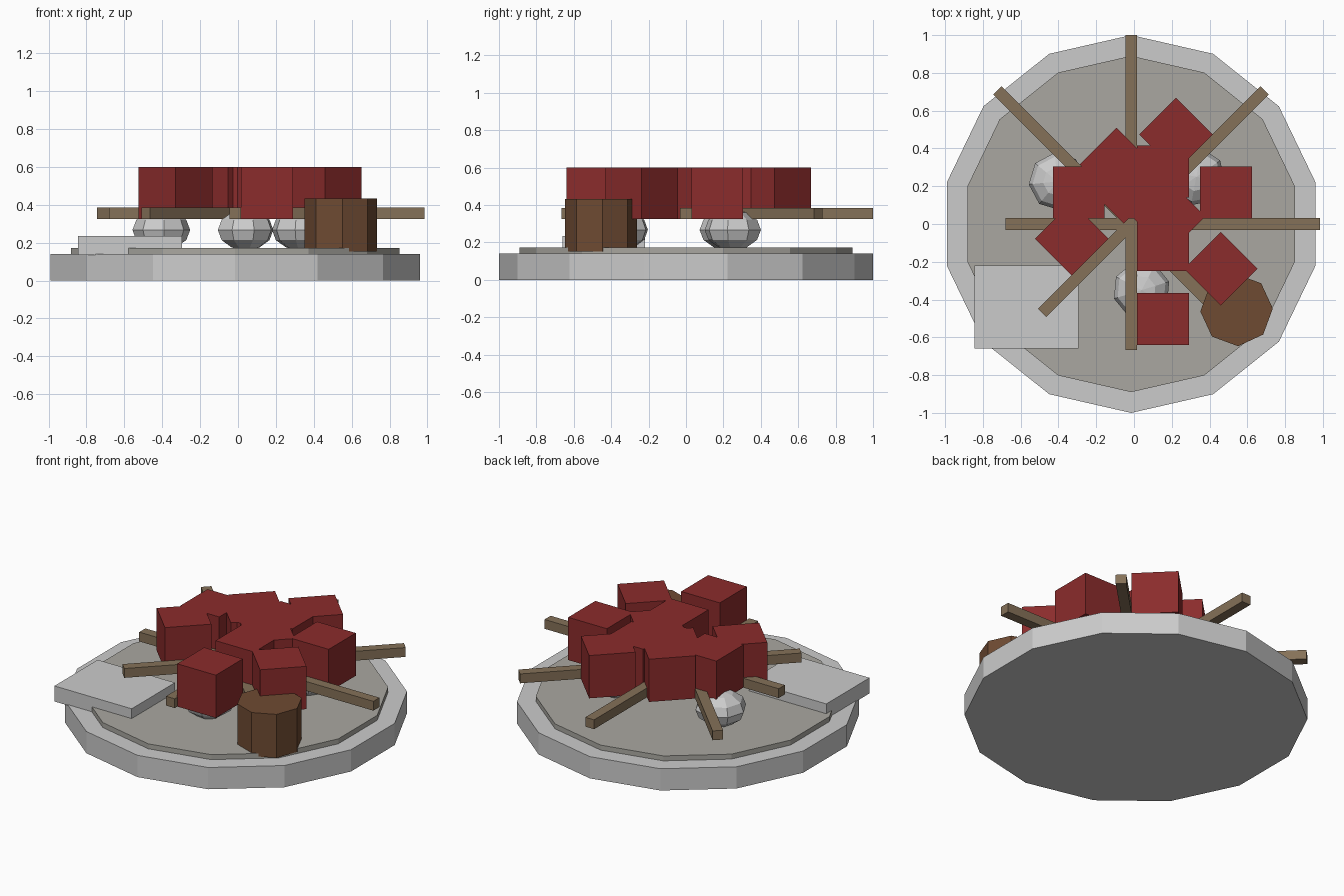
import bpy
import math

if "Cube" in bpy.data.objects:
    bpy.data.objects.remove(bpy.data.objects["Cube"])

CX = -0.015  # axis of the round base


def material(name, rgb):
    m = bpy.data.materials.new(name)
    m.diffuse_color = (*rgb, 1)
    m.use_nodes = True
    m.node_tree.nodes["Principled BSDF"].inputs["Base Color"].default_value = m.diffuse_color
    return m


RED = material("red", (0.26, 0.025, 0.025))
WOOD = material("wood", (0.235, 0.165, 0.098))
BARK = material("bark", (0.156, 0.069, 0.032))
STONE = material("stone", (0.40, 0.39, 0.355))


def finish(name, mat):
    ob = bpy.context.object
    ob.name = name
    bpy.ops.object.transform_apply(location=False, rotation=False, scale=True)
    if mat:
        ob.data.materials.append(mat)
    return ob


def box(name, centre, size, angle=0, mat=None):
    bpy.ops.mesh.primitive_cube_add(size=1, location=centre, rotation=(0, 0, angle))
    bpy.context.object.scale = size
    return finish(name, mat)


def drum(name, sides, radius, x, y, z0, z1, angle=0, mat=None):
    bpy.ops.mesh.primitive_cylinder_add(
        vertices=sides, radius=radius, depth=z1 - z0,
        location=(x, y, (z0 + z1) / 2), rotation=(0, 0, angle))
    return finish(name, mat)


def spun(u, v, angle, z):
    c, s = math.cos(angle), math.sin(angle)
    return (CX + u * c - v * s, u * s + v * c, z)


# Round stepped base
drum("base", 14, 1.0, CX, 0, 0, 0.14)
drum("base_inset", 14, 0.89, CX, 0, 0.10, 0.172, mat=STONE)

# Four crossing beams, each with a row of three red blocks along one side
for i, (deg, side) in enumerate([(0, 1), (45, 1), (90, -1), (135, -1)]):
    a = math.radians(deg)
    box(f"beam_{i}", spun(0.167, 0, a, 0.355), (1.667, 0.062, 0.06), a, WOOD)
    for j, u in enumerate((-0.2775, 0.1125, 0.5025)):
        box(f"block_{i}_{j}", spun(side * u, side * 0.1675, a, 0.4625),
            (0.275, 0.275, 0.275), a, RED)

# Flattened faceted stones under the beams
for i, (x, y, turn) in enumerate([(-0.405, 0.225, 0.1), (0.04, -0.35, 0.3), (0.33, 0.25, 0.6)]):
    bpy.ops.mesh.primitive_uv_sphere_add(
        segments=8, ring_count=6, radius=0.153, location=(x, y, 0.267), rotation=(0, 0, turn))
    bpy.context.object.scale.z = 0.7
    finish(f"stone_{i}", None)

# Flat slab at the front left and stump at the front right
box("slab", (-0.57, -0.44, 0.185), (0.55, 0.44, 0.10))
drum("stump", 8, 0.192, 0.543, -0.455, 0.152, 0.432, 0.04, BARK)
